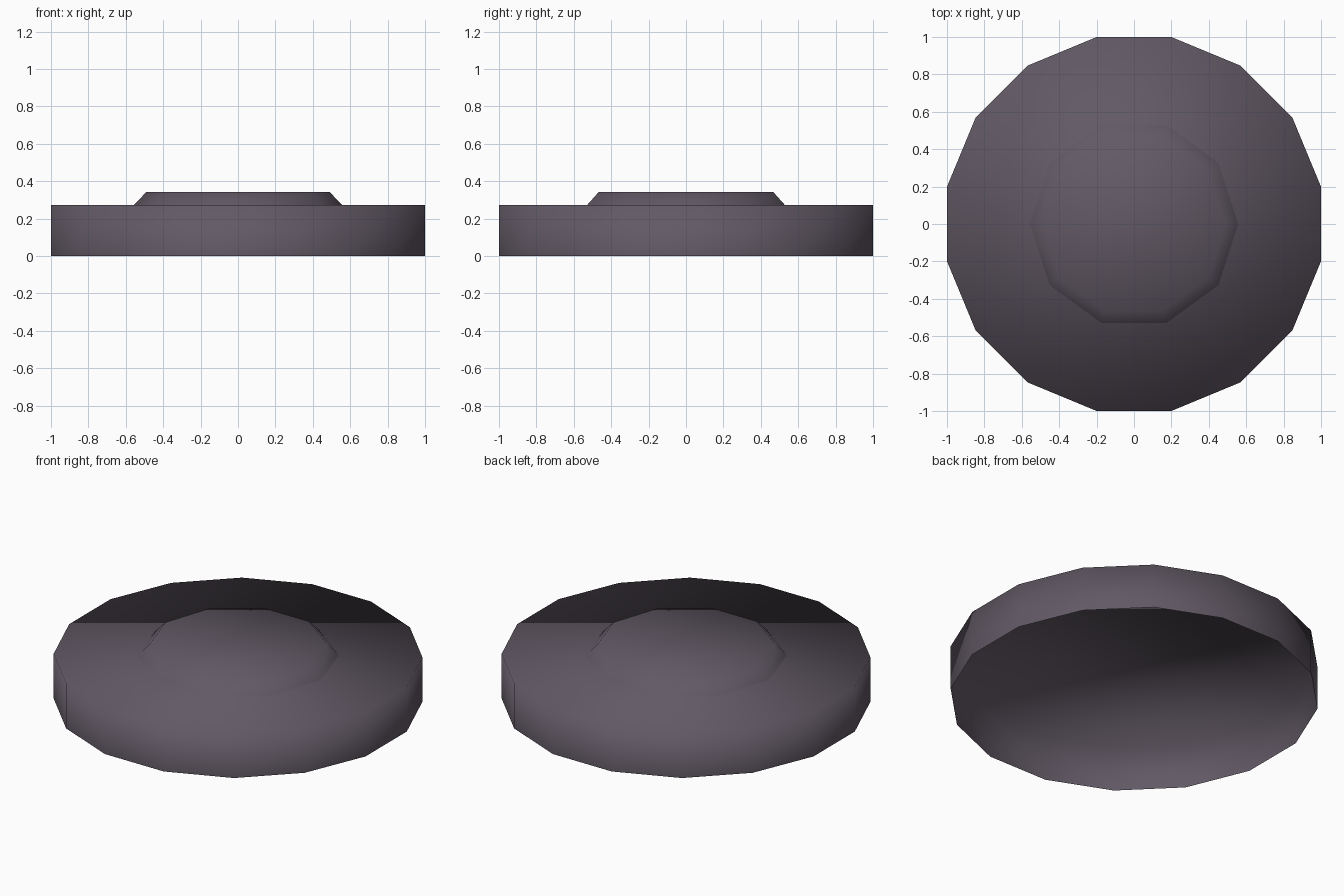
import bpy, bmesh, math

if "Cube" in bpy.data.objects:
    bpy.data.objects.remove(bpy.data.objects["Cube"])


def material(name, rgb):
    m = bpy.data.materials.new(name)
    m.diffuse_color = (*rgb, 1.0)
    m.use_nodes = True
    m.node_tree.nodes["Principled BSDF"].inputs["Base Color"].default_value = m.diffuse_color
    return m


def capped_shell(name, sides, turn, r_low, r_high, z_low, z_high, mat, smooth_angle):
    """Ring of wall faces with a flat cap on top and an open bottom."""
    bm = bmesh.new()

    def ring(r, z):
        return [bm.verts.new((r * math.cos(turn + i * math.tau / sides),
                              r * math.sin(turn + i * math.tau / sides), z))
                for i in range(sides)]

    low, high = ring(r_low, z_low), ring(r_high, z_high)
    for i in range(sides):
        j = (i + 1) % sides
        bm.faces.new((low[i], low[j], high[j], high[i]))
    bm.faces.new(high)
    for f in bm.faces:
        f.smooth = True
    for e in bm.edges:
        if len(e.link_faces) == 2:
            e.smooth = e.calc_face_angle() < smooth_angle
    mesh = bpy.data.meshes.new(name)
    bm.to_mesh(mesh)
    bm.free()
    mesh.materials.append(mat)
    obj = bpy.data.objects.new(name, mesh)
    bpy.context.collection.objects.link(obj)
    return obj


grey = material("dark_purple_grey", (0.122, 0.100, 0.130))

# Wide sixteen-sided base, hollow underneath
half_step = math.pi / 16
radius = 1.0 / math.cos(half_step)
capped_shell("base_disc", 16, half_step, radius, radius, 0.0, 0.272, grey, math.radians(30))

# Low ten-sided raised centre, softly shaded across its bevel
capped_shell("raised_centre", 10, 0.0, 0.557, 0.49, 0.272, 0.343, grey, math.radians(60))
